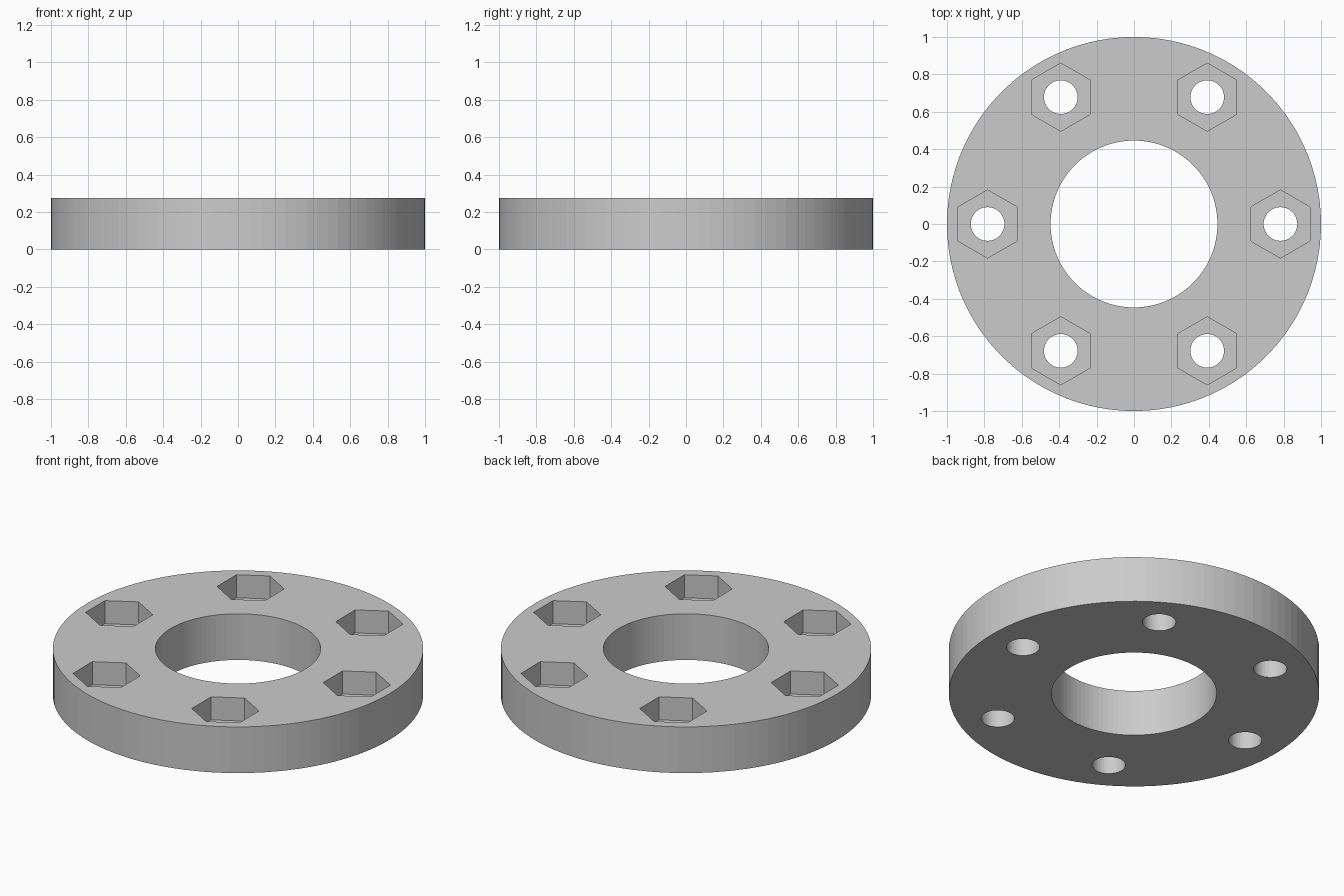
import bpy, bmesh
from math import pi, cos, sin
from mathutils import Matrix

cube = bpy.data.objects.get("Cube")
if cube:
    bpy.data.objects.remove(cube, do_unlink=True)

RADIUS, BORE, HEIGHT = 1.0, 0.446, 0.275
BOLT_CIRCLE, HOLE, NUT = 0.783, 0.09, 0.182
POCKET_FLOOR = HEIGHT / 2

steel = bpy.data.materials.new("plain grey")
steel.use_nodes = True
grey = (0.6, 0.6, 0.6, 1)
steel.diffuse_color = grey
steel.node_tree.nodes["Principled BSDF"].inputs["Base Color"].default_value = grey


def prisms(name, centres, radius, sides, bottom, top, turn=0):
    """One object holding an upright prism at every centre."""
    bm = bmesh.new()
    for x, y in centres:
        place = Matrix.Translation((x, y, (bottom + top) / 2)) @ Matrix.Rotation(turn, 4, 'Z')
        bmesh.ops.create_cone(bm, cap_ends=True, segments=sides, radius1=radius,
                              radius2=radius, depth=top - bottom, matrix=place)
    mesh = bpy.data.meshes.new(name)
    bm.to_mesh(mesh)
    bm.free()
    mesh.materials.append(steel)
    obj = bpy.data.objects.new(name, mesh)
    bpy.context.collection.objects.link(obj)
    return obj


def cut(target, cutter):
    """Subtract the cutter, then discard it."""
    cutter.hide_render = True
    mod = target.modifiers.new(cutter.name, 'BOOLEAN')
    mod.operation, mod.solver, mod.object = 'DIFFERENCE', 'EXACT', cutter
    bpy.context.view_layer.objects.active = target
    bpy.ops.object.modifier_apply(modifier=mod.name)
    bpy.data.objects.remove(cutter, do_unlink=True)


bolts = [(BOLT_CIRCLE * cos(i * pi / 3), BOLT_CIRCLE * sin(i * pi / 3)) for i in range(6)]

# Flange disc with central bore
flange = prisms("flange_ring", [(0, 0)], RADIUS, 100, 0, HEIGHT)
cut(flange, prisms("bore_cutter", [(0, 0)], BORE, 100, -0.1, HEIGHT + 0.1))

# Hexagonal nut pockets in the top, points along y
cut(flange, prisms("nut_pocket_cutter", bolts, NUT, 6, POCKET_FLOOR, HEIGHT + 0.1))

# Round bolt holes all the way through
cut(flange, prisms("bolt_hole_cutter", bolts, HOLE, 48, -0.1, HEIGHT + 0.1))
